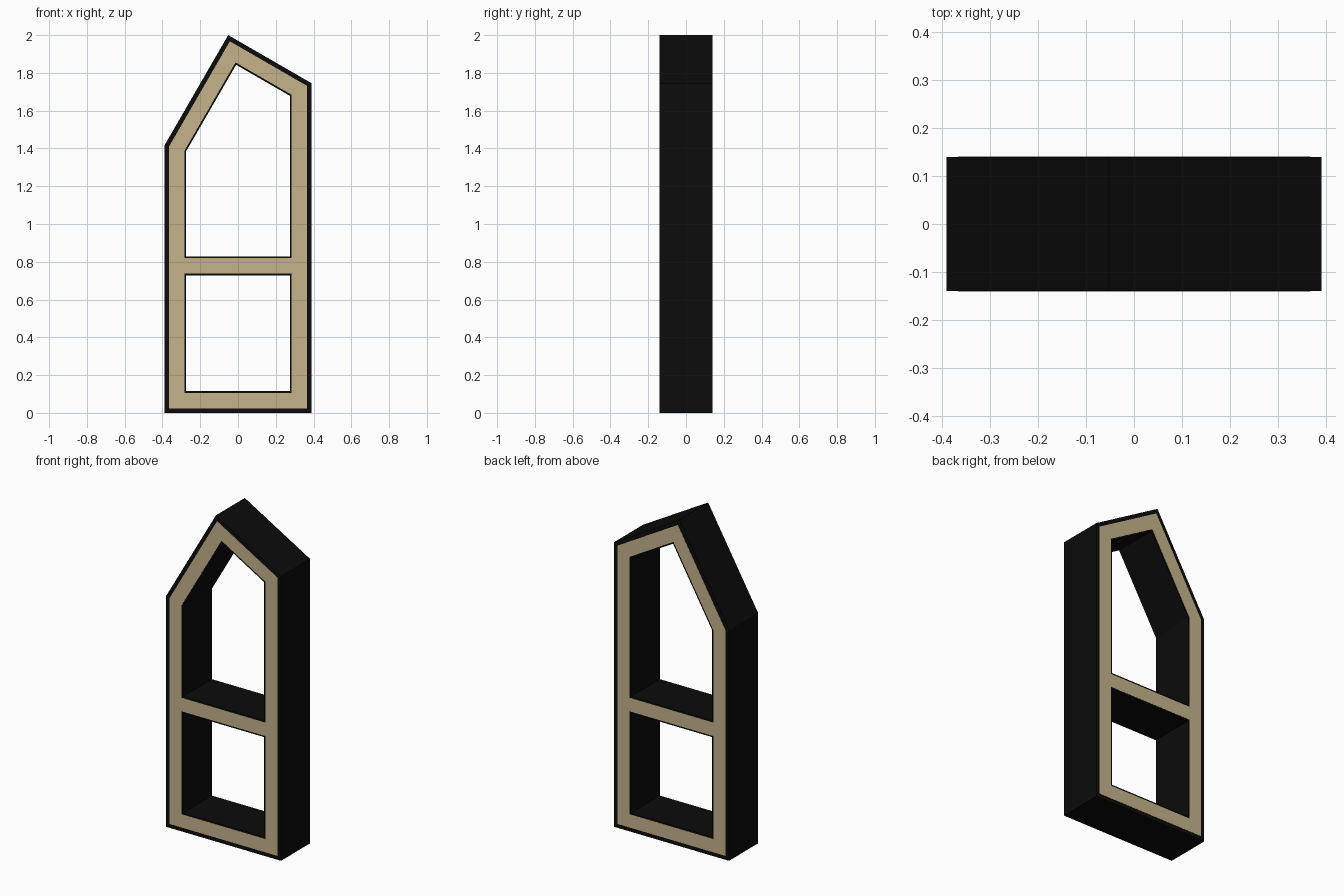
import bpy
import math
from mathutils import Matrix, Vector

cube = bpy.data.objects.get("Cube")
if cube:
    bpy.data.objects.remove(cube, do_unlink=True)

WALL = 0.115      # thickness of the boards
RIM = 0.024       # dark margin around the facing
LIP = 0.009       # dark margin around the openings
SHELF = (0.728, 0.829)
HALF_DEPTH = 0.14


def material(name, color):
    m = bpy.data.materials.new(name)
    m.use_nodes = True
    m.diffuse_color = color
    bsdf = next(n for n in m.node_tree.nodes if n.type == 'BSDF_PRINCIPLED')
    bsdf.inputs["Base Color"].default_value = color
    bsdf.inputs["Roughness"].default_value = 0.8
    return m


def inset(points, d):
    """Move every side of a counter-clockwise outline inwards by d."""
    pts = [Vector(p) for p in points]
    result = []
    for i, p in enumerate(pts):
        a = (p - pts[i - 1]).normalized()
        b = (pts[(i + 1) % len(pts)] - p).normalized()
        na, nb = Vector((-a.y, a.x)), Vector((-b.y, b.x))
        result.append(p + (na + nb) * d / (1 + na.dot(nb)))
    return result


def slab(name, outlines, half_depth, y, mat):
    """Upright slab from an outline, with further outlines as openings."""
    curve = bpy.data.curves.new(name, 'CURVE')
    curve.dimensions = '2D'
    curve.fill_mode = 'BOTH'
    curve.extrude = half_depth
    for outline in outlines:
        spline = curve.splines.new('POLY')
        spline.points.add(len(outline) - 1)
        for point, co in zip(spline.points, outline):
            point.co = (co[0], co[1], 0, 1)
        spline.use_cyclic_u = True
    temp = bpy.data.objects.new(name + "_profile", curve)
    bpy.context.collection.objects.link(temp)
    graph = bpy.context.evaluated_depsgraph_get()
    mesh = bpy.data.meshes.new_from_object(temp.evaluated_get(graph))
    bpy.data.objects.remove(temp, do_unlink=True)
    bpy.data.curves.remove(curve)

    mesh.transform(Matrix.Translation((0, y, 0)) @ Matrix.Rotation(math.pi / 2, 4, 'X'))
    mesh.name = name
    mesh.materials.clear()
    mesh.materials.append(mat)
    mesh.shade_flat()
    obj = bpy.data.objects.new(name, mesh)
    bpy.context.collection.objects.link(obj)
    return obj


black = material("black paint", (0.0035, 0.0035, 0.0035, 1))
tan = material("tan wood", (0.56, 0.45, 0.26, 1))

# Lopsided gable outline and the two openings either side of the shelf
outer = [(-0.39, 0), (0.39, 0), (0.39, 1.745), (-0.052, 2), (-0.39, 1.415)]
inner = inset(outer, WALL)
left, right, floor = inner[0].x, inner[1].x, inner[0].y
lower = [(left, floor), (right, floor), (right, SHELF[0]), (left, SHELF[0])]
upper = [(left, SHELF[1]), (right, SHELF[1])] + inner[2:]

# Dark cabinet body with its shelf
slab("cabinet_frame", [outer, lower, upper], HALF_DEPTH, 0, black)

# Thin wooden facings on front and back
facing = [inset(outer, RIM), inset(lower, -LIP), inset(upper, -LIP)]
for name, side in (("front_facing", -1), ("back_facing", 1)):
    slab(name, facing, 0.001, side * HALF_DEPTH, tan)
